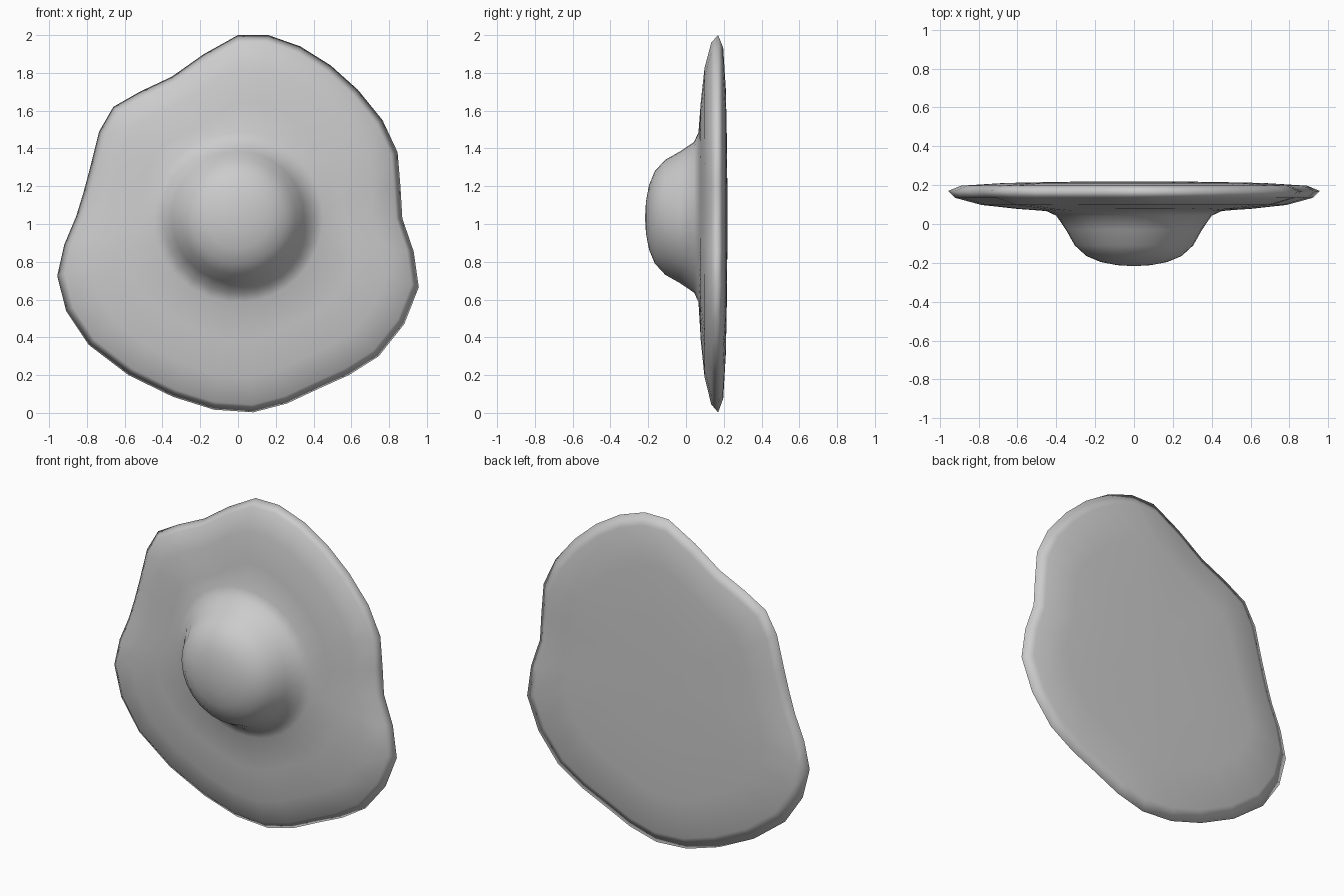
import bpy, bmesh, math

if "Cube" in bpy.data.objects:
    bpy.data.objects.remove(bpy.data.objects["Cube"])

# Irregular rim outline of the egg white, (x, z), clockwise from the top
OUTLINE = [(0, 2), (.16, 2), (.33, 1.94), (.49, 1.84), (.635, 1.71), (.765, 1.55),
           (.845, 1.38), (.86, 1.2), (.87, 1.03), (.93, .855), (.957, .665), (.88, .47),
           (.745, .3), (.587, .2), (.42, .125), (.26, .05), (.08, .003), (-.127, .017),
           (-.344, .085), (-.58, .2), (-.79, .36), (-.91, .54), (-.957, .725),
           (-.92, .89), (-.857, 1.04), (-.82, 1.16), (-.785, 1.29), (-.735, 1.49),
           (-.66, 1.62), (-.52, 1.7), (-.35, 1.78), (-.18, 1.9)]
CZ = 1.035  # yolk centre height

# Profiles: (size, y); white rings scale the outline, yolk rings are circles
BACK = [(.4, .217), (.7, .211), (.93, .197)]
FRONT = [(1, .17), (.96, .134), (.82, .098), (.63, .078)]
YOLK = [(.45, .066), (.40, .043), (.35, -.03), (.305, -.11), (.245, -.165),
        (.17, -.196), (.085, -.212)]

bm = bmesh.new()


def outline_ring(t, y):
    return [bm.verts.new((x * t, y, CZ + (z - CZ) * t)) for x, z in OUTLINE]


def circle_ring(r, y):
    angles = [math.atan2(z - CZ, x) for x, z in OUTLINE]
    return [bm.verts.new((r * math.cos(a), y, CZ + r * math.sin(a))) for a in angles]


# Rings from the back, round the rim, up to the yolk
rings = [outline_ring(*p) for p in BACK + FRONT] + [circle_ring(*p) for p in YOLK]
n = len(OUTLINE)
for a, b in zip(rings, rings[1:]):
    for i in range(n):
        j = (i + 1) % n
        bm.faces.new((a[i], a[j], b[j], b[i]))

# Close the back and the yolk tip
for ring, y in ((rings[0], .22), (rings[-1], -.217)):
    tip = bm.verts.new((0, y, CZ))
    for i in range(n):
        bm.faces.new((ring[i], ring[(i + 1) % n], tip))
bmesh.ops.recalc_face_normals(bm, faces=bm.faces)

mesh = bpy.data.meshes.new("fried_egg")
bm.to_mesh(mesh)
bm.free()
egg = bpy.data.objects.new("fried_egg", mesh)
bpy.context.collection.objects.link(egg)
for f in mesh.polygons:
    f.use_smooth = True
